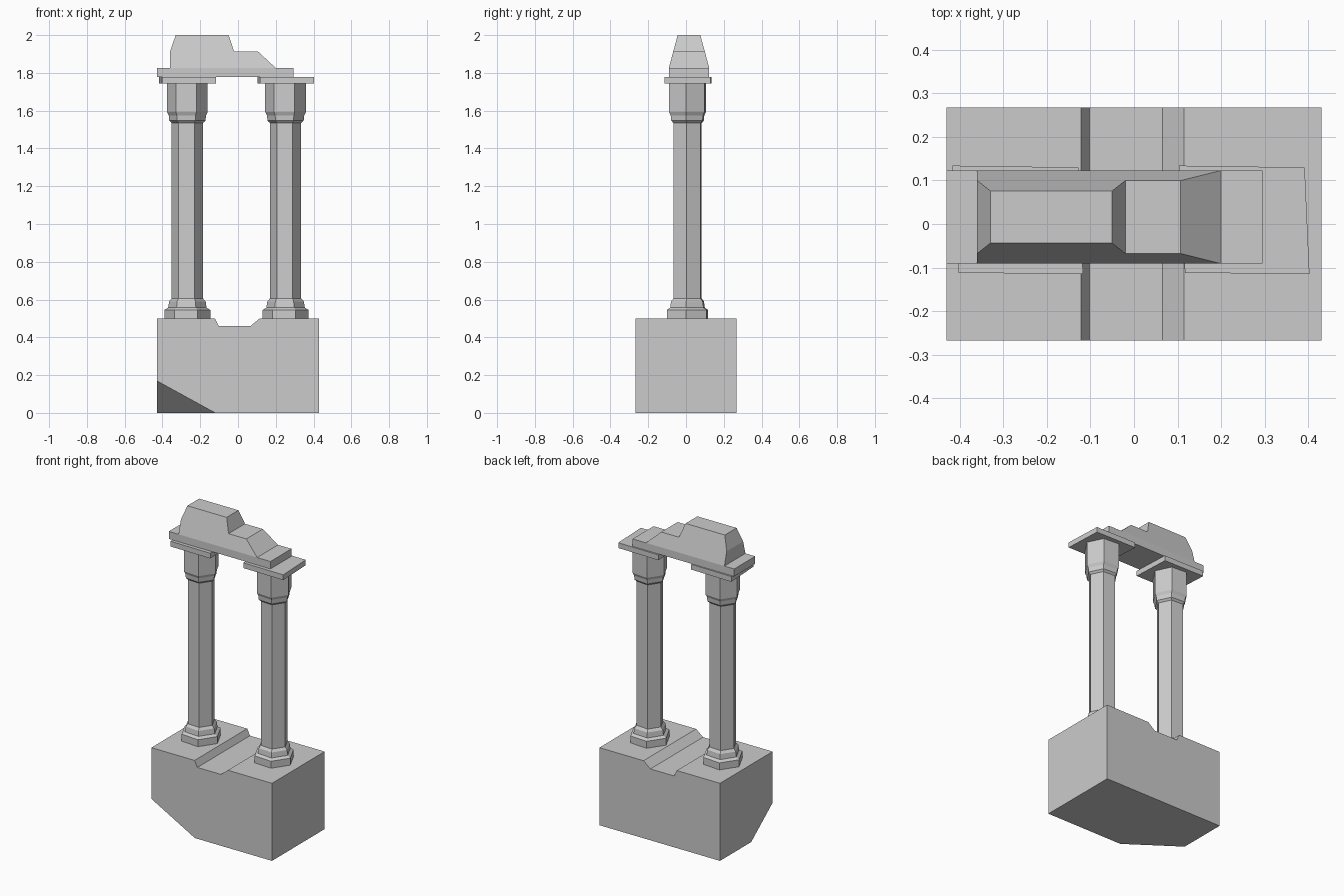
import bpy, bmesh
from math import cos, sin, radians, tau
from mathutils import Vector

cube = bpy.data.objects.get("Cube")
if cube:
    bpy.data.objects.remove(cube, do_unlink=True)

stone = bpy.data.materials.new("grey_stone")
stone.use_nodes = True
GREY = (0.6, 0.6, 0.6, 1)
stone.diffuse_color = GREY
stone.node_tree.nodes["Principled BSDF"].inputs["Base Color"].default_value = GREY


def finish(name, bm):
    bmesh.ops.recalc_face_normals(bm, faces=bm.faces)
    mesh = bpy.data.meshes.new(name)
    bm.to_mesh(mesh)
    bm.free()
    mesh.materials.append(stone)
    obj = bpy.data.objects.new(name, mesh)
    bpy.context.collection.objects.link(obj)
    return obj


def loft(rings):
    """Join equal-sized closed rings and cap both ends."""
    bm = bmesh.new()
    rows = [[bm.verts.new(p) for p in ring] for ring in rings]
    n = len(rows[0])
    for low, high in zip(rows, rows[1:]):
        for i in range(n):
            j = (i + 1) % n
            bm.faces.new((low[i], low[j], high[j], high[i]))
    bm.faces.new(rows[0][::-1])
    bm.faces.new(rows[-1])
    return bm


# Plinth: block with a worn channel across the top
outline = [(-0.43, 0), (0.43, 0), (0.43, 0.5), (0.115, 0.5),
           (0.066, 0.46), (-0.102, 0.46), (-0.122, 0.5), (-0.43, 0.5)]
plinth = loft([[(x, y, z) for x, z in outline] for y in (-0.268, 0.268)])

# Broken lower front corner of the plinth
a, b, c = Vector((-0.43, -0.268, 0.17)), Vector((-0.12, -0.268, 0)), Vector((-0.43, -0.05, 0))
normal = (b - a).cross(c - a)
if normal.z > 0:
    normal.negate()
cut = bmesh.ops.bisect_plane(plinth, geom=plinth.verts[:] + plinth.edges[:] + plinth.faces[:],
                             plane_co=a, plane_no=normal, clear_outer=True)
bmesh.ops.holes_fill(plinth, edges=[e for e in plinth.edges if e.is_boundary])
finish("plinth", plinth)

# Six-sided columns: radius and height from foot to capital
PROFILE = [(0.122, 0.5), (0.122, 0.545), (0.102, 0.557), (0.097, 0.59), (0.083, 0.606),
           (0.083, 1.535), (0.096, 1.547), (0.099, 1.575), (0.108, 1.592), (0.108, 1.745)]
TURN = radians(-4)
SLAB = [(-0.149, 0.126), (0.14, 0.122), (0.151, -0.123), (-0.135, -0.12)]

for side, cx in (("right", -0.268), ("left", 0.252)):
    cy = 0.008
    rings = [[(cx + r * cos(TURN + tau * k / 6), cy + r * sin(TURN + tau * k / 6), z)
              for k in range(6)] for r, z in PROFILE]
    finish(side + "_column", loft(rings))
    finish(side + "_capital_slab",
           loft([[(cx + x, cy + y, z) for x, y in SLAB] for z in (1.744, 1.778)]))

# Lintel, stopping short on one side
MID = 0.016
beam = [(-0.43, 1.778), (0.295, 1.778), (0.295, 1.826), (-0.43, 1.826)]
finish("lintel", loft([[(x, MID + s * 0.107, z) for x, z in beam] for s in (-1, 1)]))

# Broken crown, narrowing with height
crown = [(-0.36, 1.826), (0.2, 1.826), (0.107, 1.912), (-0.02, 1.912),
         (-0.05, 2.0), (-0.33, 2.0), (-0.36, 1.912)]


def half_width(z):
    return 0.107 - (z - 1.826) * 0.27


finish("crown", loft([[(x, MID + s * half_width(z), z) for x, z in crown] for s in (-1, 1)]))
